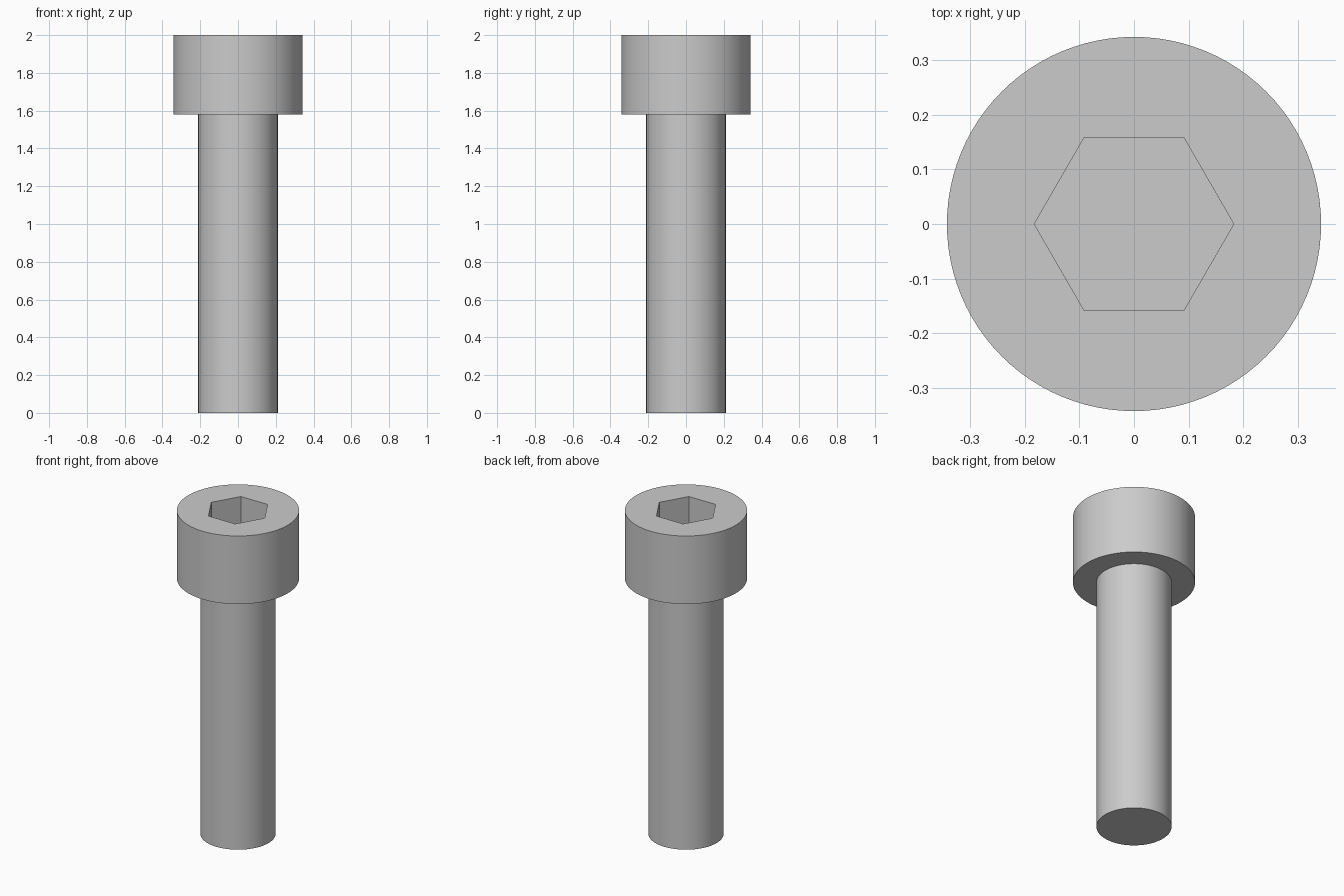
import bpy
import bmesh
import math

# Remove the default object
cube = bpy.data.objects.get("Cube")
if cube:
    bpy.data.objects.remove(cube, do_unlink=True)

SEGMENTS = 96
UNIT = 2 / 38                 # 30 long shank plus 8 high head
SHANK_R = 4 * UNIT
HEAD_R = 6.5 * UNIT
SOCKET_APOTHEM = 3 * UNIT
HEAD_BASE = 30 * UNIT
SOCKET_FLOOR = 34 * UNIT
TOP = 2.0

steel = bpy.data.materials.new("grey steel")
steel.use_nodes = True
grey = (0.6, 0.6, 0.6, 1)
steel.diffuse_color = grey
steel.node_tree.nodes["Principled BSDF"].inputs["Base Color"].default_value = grey


def circle(radius):
    return lambda angle: radius


def hexagon(apothem):
    # Polar radius of a hexagon with corners on the x axis
    sector = math.pi / 3
    return lambda angle: apothem / math.cos(angle % sector - sector / 2)


def make_part(name, rings, cap_first=False, cap_last=False):
    """Join a stack of (outline, height) rings, walking from first to last."""
    bm = bmesh.new()
    loops = []
    for outline, z in rings:
        loop = []
        for i in range(SEGMENTS):
            a = math.tau * i / SEGMENTS
            r = outline(a)
            loop.append(bm.verts.new((r * math.cos(a), r * math.sin(a), z)))
        loops.append(loop)
    for low, high in zip(loops, loops[1:]):
        for i in range(SEGMENTS):
            j = (i + 1) % SEGMENTS
            bm.faces.new((low[i], low[j], high[j], high[i]))
    if cap_first:
        bm.faces.new(loops[0][::-1])
    if cap_last:
        bm.faces.new(loops[-1])
    mesh = bpy.data.meshes.new(name)
    bm.to_mesh(mesh)
    bm.free()
    mesh.materials.append(steel)
    obj = bpy.data.objects.new(name, mesh)
    bpy.context.collection.objects.link(obj)
    bpy.ops.object.select_all(action='DESELECT')
    obj.select_set(True)
    bpy.context.view_layer.objects.active = obj
    bpy.ops.object.shade_smooth_by_angle(angle=math.radians(30))
    return obj


# Plain cylindrical shank, closed at the tip
make_part("shank", [(circle(SHANK_R), 0), (circle(SHANK_R), HEAD_BASE)],
          cap_first=True)

# Cylindrical head with a recessed hexagonal socket
socket = hexagon(SOCKET_APOTHEM)
make_part("socket_head", [
    (circle(SHANK_R), HEAD_BASE),
    (circle(HEAD_R), HEAD_BASE),
    (circle(HEAD_R), TOP),
    (socket, TOP),
    (socket, SOCKET_FLOOR),
], cap_last=True)
